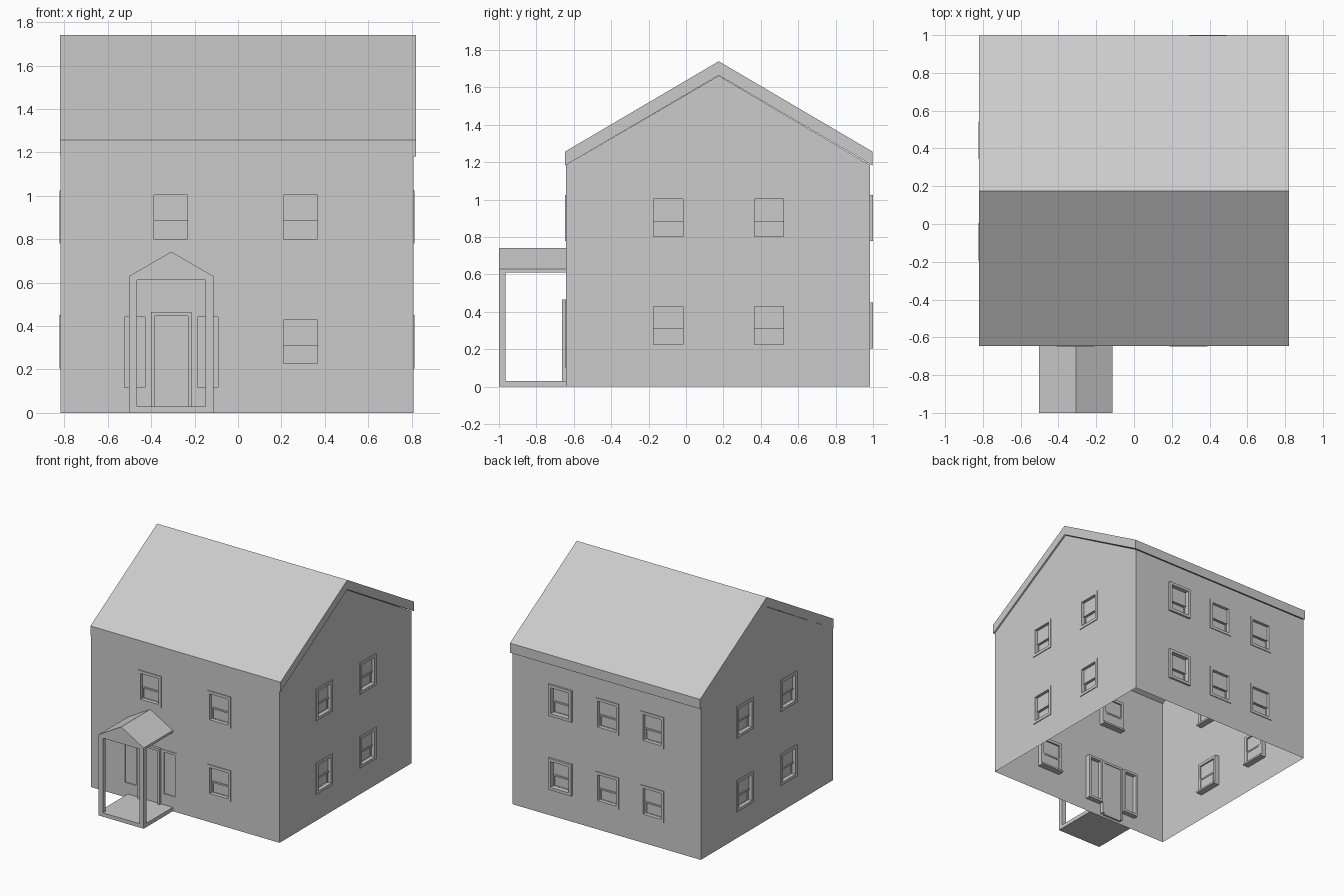
import bpy, bmesh
from math import radians
from mathutils import Matrix

if "Cube" in bpy.data.objects:
    bpy.data.objects.remove(bpy.data.objects["Cube"])

X0, X1, Y0, Y1 = -0.817, 0.808, -0.642, 0.984
EAVE, RIDGE, RY = 1.185, 1.663, 0.175


def finish(name, bm, mat=None):
    if mat:
        bm.transform(mat)
    me = bpy.data.meshes.new(name)
    bm.to_mesh(me)
    bm.free()
    ob = bpy.data.objects.new(name, me)
    bpy.context.collection.objects.link(ob)
    return ob


def box(bm, x0, x1, y0, y1, z0, z1):
    m = Matrix.Translation(((x0 + x1) / 2, (y0 + y1) / 2, (z0 + z1) / 2)) \
        @ Matrix.Diagonal((x1 - x0, y1 - y0, z1 - z0, 1))
    bmesh.ops.create_cube(bm, size=1, matrix=m)


def prism(name, pts, vec):
    """Extrude a closed profile of 3D points along vec."""
    bm = bmesh.new()
    f = bm.faces.new([bm.verts.new(p) for p in pts])
    ext = bmesh.ops.extrude_face_region(bm, geom=[f], use_keep_orig=True)
    bmesh.ops.translate(bm, vec=vec, verts=[v for v in ext["geom"] if isinstance(v, bmesh.types.BMVert)])
    bmesh.ops.recalc_face_normals(bm, faces=bm.faces[:])
    return finish(name, bm)


def wall(name, u0, u1, holes, mat, peak=None):
    """Thin wall in local x/z facing -y, with rectangular openings."""
    bm = bmesh.new()
    us = sorted({u0, u1, *[h[i] for h in holes for i in (0, 1)]})
    zs = sorted({0, EAVE, *[h[i] for h in holes for i in (2, 3)]})
    for a, b in zip(us, us[1:]):
        for c, d in zip(zs, zs[1:]):
            um, zm = (a + b) / 2, (c + d) / 2
            if any(h[0] < um < h[1] and h[2] < zm < h[3] for h in holes):
                continue
            bm.faces.new([bm.verts.new((u, 0, z)) for u, z in ((a, c), (b, c), (b, d), (a, d))])
    if peak is not None:
        bm.faces.new([bm.verts.new(p) for p in ((u0, 0, EAVE), (u1, 0, EAVE), (peak, 0, RIDGE))])
    bmesh.ops.remove_doubles(bm, verts=bm.verts[:], dist=1e-5)
    return finish(name, bm, mat)


def frame(bm, x0, x1, z0, z1, t, y0, y1):
    """Four bars of width t around a rectangle."""
    box(bm, x0, x0 + t, y0, y1, z0, z1)
    box(bm, x1 - t, x1, y0, y1, z0, z1)
    box(bm, x0 + t, x1 - t, y0, y1, z1 - t, z1)
    box(bm, x0 + t, x1 - t, y0, y1, z0, z0 + t)


def window(name, u, z, mat, out):
    """Double-hung window: casing, two sashes with panes, inner ledge."""
    bm = bmesh.new()
    frame(bm, u - 0.1, u + 0.1, z, z + 0.245, 0.022, -out, 0.035)
    mid = z + 0.115
    box(bm, u - 0.078, u + 0.078, 0.018, 0.022, mid, z + 0.223)
    box(bm, u - 0.078, u + 0.078, 0.012, 0.03, mid - 0.012, mid)
    frame(bm, u - 0.078, u + 0.078, z + 0.015, mid - 0.008, 0.009, 0.022, 0.036)
    box(bm, u - 0.076, u + 0.076, 0.028, 0.032, z + 0.018, mid - 0.01)
    box(bm, u - 0.1, u + 0.1, 0.03, 0.05, z, z + 0.014)
    return finish(name, bm, mat)


# Walls and their windows: side -> (rotation, origin, u range, gable peak, windows)
LOW, HIGH = 0.205, 0.78
grid = lambda cols: [(u, z) for u in cols for z in (LOW, HIGH)]
sides = {
    "front": (0, (0, Y0, 0), (X0, X1), None, [(-0.31, HIGH)] + grid([0.288])),
    "right": (90, (X1, 0, 0), (Y0, Y1), RY, grid([-0.095, 0.443])),
    "back": (180, (0, Y1, 0), (-X1, -X0), None, grid([-0.39, 0.01, 0.40])),
    "left": (-90, (X0, 0, 0), (-Y1, -Y0), -RY, grid([0.095, -0.443])),
}
DX = -0.3075
for side, (rot, org, (u0, u1), peak, wins) in sides.items():
    mat = Matrix.Translation(org) @ Matrix.Rotation(radians(rot), 4, "Z")
    holes = [(u - 0.085, u + 0.085, z + 0.012, z + 0.232) for u, z in wins]
    if side == "front":
        holes.append((DX - 0.085, DX + 0.085, 0.02, 0.455))
        holes += [(DX + s - 0.055, DX + s + 0.055, 0.112, 0.448) for s in (-0.168, 0.168)]
    wall(side + "_wall", u0, u1, holes, mat, peak)
    for i, (u, z) in enumerate(wins):
        out = 0.016 if side == "back" and i < 2 else 0.006
        window(f"{side}_window_{i + 1}", u, z, mat, out)

# Main gable roof
prism("roof", [(-0.82, -0.647, 1.257), (-0.82, RY, 1.74), (-0.82, 0.997, 1.257),
               (-0.82, 0.997, 1.182), (-0.82, RY, 1.665), (-0.82, -0.647, 1.182)], (1.64, 0, 0))

# Front door with casing
bm = bmesh.new()
for s in (-1, 1):
    c = DX + s * 0.086
    box(bm, c - 0.008, c + 0.008, Y0 - 0.02, Y0 + 0.03, 0.02, 0.465)
box(bm, DX - 0.078, DX + 0.078, Y0 - 0.02, Y0 + 0.03, 0.447, 0.465)
finish("door_casing", bm)
bm = bmesh.new()
box(bm, DX - 0.078, DX + 0.078, Y0 + 0.008, Y0 + 0.024, 0.01, 0.447)
finish("front_door", bm)

# Sidelights either side of the door
for label, s in (("left", -0.168), ("right", 0.168)):
    bm = bmesh.new()
    frame(bm, DX + s - 0.065, DX + s + 0.065, 0.1, 0.46, 0.018, Y0 - 0.004, Y0 + 0.04)
    box(bm, DX + s - 0.047, DX + s + 0.047, Y0 + 0.004, Y0 + 0.01, 0.118, 0.442)
    finish(label + "_sidelight", bm)

# Porch: slab, posts, beam ring, gabled roof
PX0, PX1, PY = -0.502, -0.113, -1.0
bm = bmesh.new()
box(bm, PX0, PX1, PY, Y0, 0, 0.03)
finish("porch_slab", bm)
for label, x in (("left", PX0), ("right", PX1 - 0.036)):
    bm = bmesh.new()
    box(bm, x, x + 0.036, PY, PY + 0.036, 0.03, 0.612)
    finish(label + "_porch_post", bm)
bm = bmesh.new()
for x in (PX0, PX1 - 0.036):
    box(bm, x, x + 0.036, PY, Y0, 0.612, 0.63)
box(bm, PX0 + 0.036, PX1 - 0.036, PY, PY + 0.036, 0.612, 0.63)
finish("porch_beam", bm)
prism("porch_roof", [(PX0, PY, 0.63), (PX1, PY, 0.63), (DX, PY, 0.742)], (0, Y0 - PY, 0))
